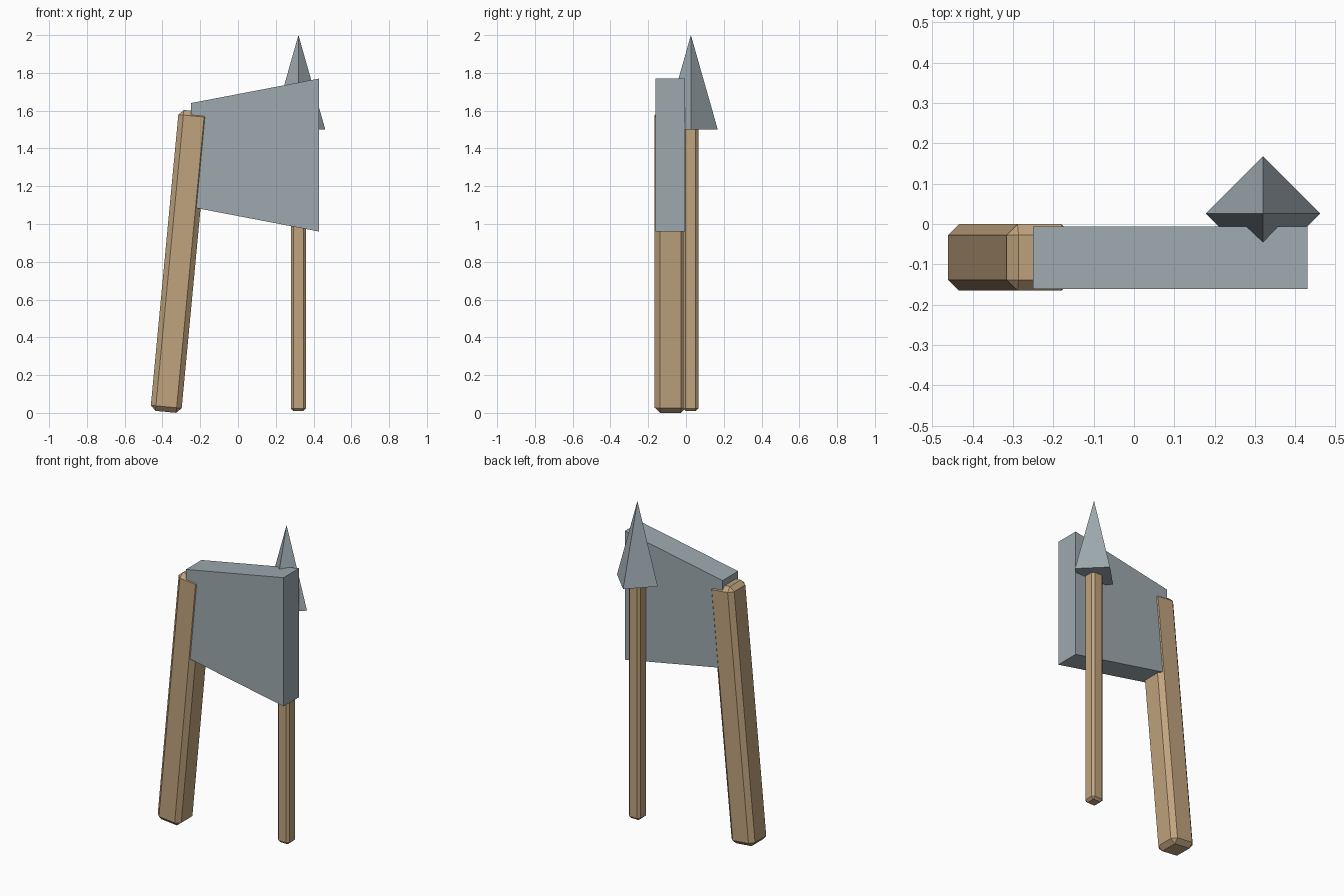
import bpy, bmesh, math

if "Cube" in bpy.data.objects:
    bpy.data.objects.remove(bpy.data.objects["Cube"])

def material(name, rgb):
    m = bpy.data.materials.new(name)
    m.diffuse_color = (*rgb, 1)
    m.use_nodes = True
    m.node_tree.nodes["Principled BSDF"].inputs["Base Color"].default_value = m.diffuse_color
    return m

wood = material("wood", (0.53, 0.37, 0.21))
metal = material("metal", (0.34, 0.40, 0.43))

def finish(name, bm, mat):
    bmesh.ops.recalc_face_normals(bm, faces=bm.faces)
    me = bpy.data.meshes.new(name)
    bm.to_mesh(me)
    bm.free()
    ob = bpy.data.objects.new(name, me)
    bpy.context.collection.objects.link(ob)
    me.materials.append(mat)
    return ob

def beam(name, size, loc, tilt, chamfer):
    bm = bmesh.new()
    bmesh.ops.create_cube(bm, size=1)
    bmesh.ops.scale(bm, vec=size, verts=bm.verts)
    ob = finish(name, bm, wood)
    ob.location = loc
    ob.rotation_euler.y = math.radians(tilt)
    b = ob.modifiers.new("chamfer", 'BEVEL')
    b.width, b.segments = chamfer, 1

# Wooden shafts: leaning axe handle and upright spear shaft
beam("axe_handle", (0.164, 0.165, 1.6), (-0.307, -0.083, 0.802), 5.4, 0.027)
beam("spear_shaft", (0.081, 0.081, 1.52), (0.32, 0.025, 0.77), 0, 0.014)

# Flared axe blade, an extruded trapezoid
bm = bmesh.new()
profile = [(-0.25, 1.09), (0.43, 0.96), (0.43, 1.77), (-0.25, 1.64)]
face = bm.faces.new([bm.verts.new((x, -0.161, z)) for x, z in profile])
ext = bmesh.ops.extrude_face_region(bm, geom=[face], use_keep_orig=True)
bmesh.ops.translate(bm, vec=(0, 0.155, 0),
                    verts=[g for g in ext["geom"] if isinstance(g, bmesh.types.BMVert)])
finish("axe_blade", bm, metal)

# Four-sided spear tip
bm = bmesh.new()
bmesh.ops.create_cone(bm, cap_ends=True, segments=4, radius1=0.142, radius2=0, depth=0.5)
bmesh.ops.remove_doubles(bm, verts=bm.verts, dist=1e-4)
finish("spear_tip", bm, metal).location = (0.32, 0.026, 1.75)
